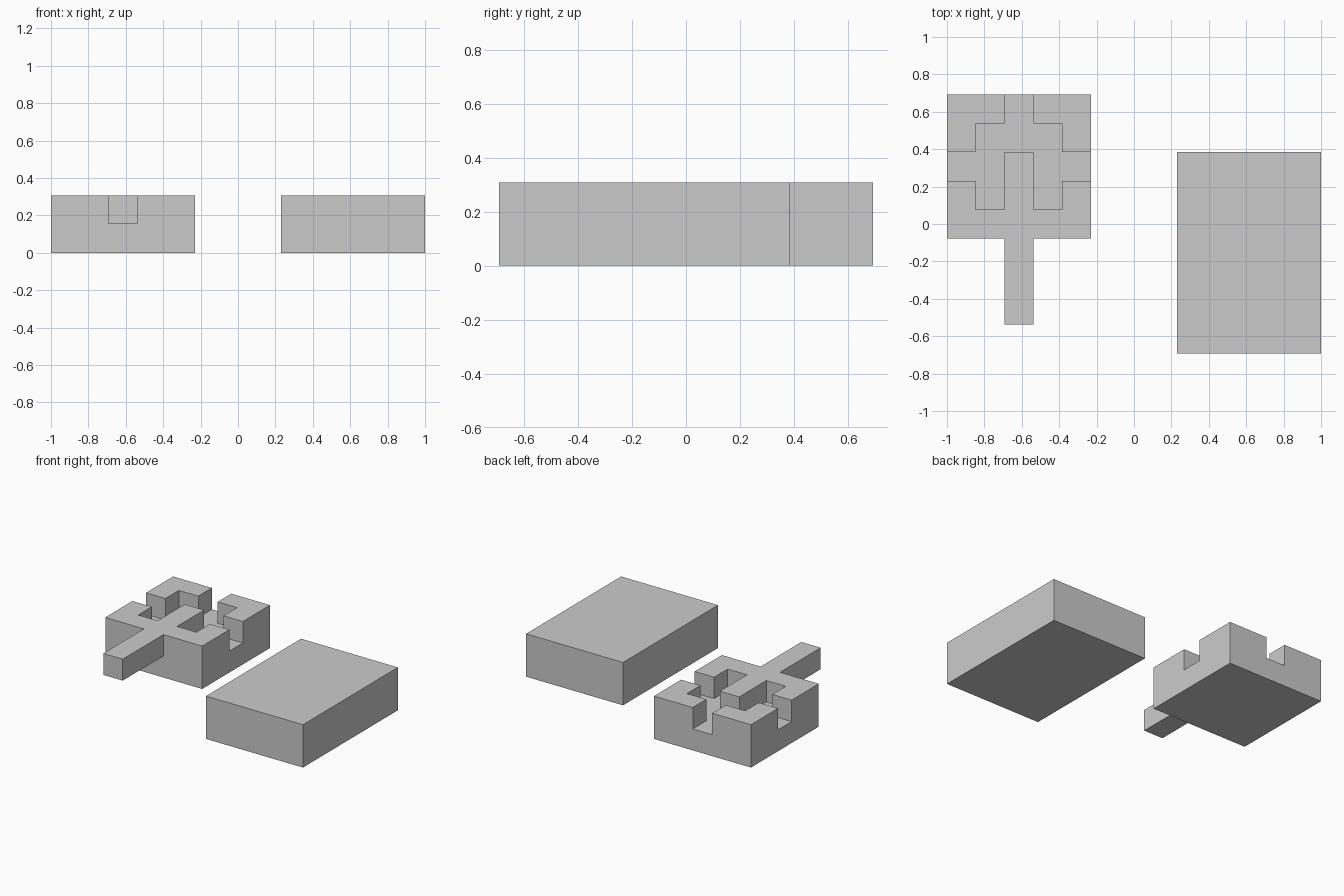
import bpy, bmesh

if "Cube" in bpy.data.objects:
    bpy.data.objects.remove(bpy.data.objects["Cube"])

U = 2 / 13            # one grid cell
OX, OY = -6.5, -0.5   # corner of the grooved plate, in cells


def prism(name, outline, z0, z1, ox=OX, oy=OY):
    """Extrude an outline given in cells from z0 to z1."""
    bm = bmesh.new()
    face = bm.faces.new([bm.verts.new(((x + ox) * U, (y + oy) * U, z0 * U))
                         for x, y in outline])
    top = bmesh.ops.extrude_face_region(bm, geom=[face])["geom"]
    bmesh.ops.translate(bm, vec=(0, 0, (z1 - z0) * U),
                        verts=[v for v in top if isinstance(v, bmesh.types.BMVert)])
    bmesh.ops.recalc_face_normals(bm, faces=bm.faces)
    mesh = bpy.data.meshes.new(name)
    bm.to_mesh(mesh)
    bm.free()
    obj = bpy.data.objects.new(name, mesh)
    bpy.context.collection.objects.link(obj)
    return obj


def rect(x0, y0, x1, y1):
    return [(x0, y0), (x1, y0), (x1, y1), (x0, y1)]


def boolean(target, helper, operation):
    mod = target.modifiers.new(helper.name, 'BOOLEAN')
    mod.operation = operation
    mod.solver = 'EXACT'
    mod.object = helper
    helper.hide_render = True
    helper.hide_set(True)


# Plain rectangular block
prism("plain_block", rect(1.5, -4.5, 6.5, 2.5), 0, 2, 0, 0)

# Grooved plate
plate = prism("grooved_plate", rect(0, 0, 5, 5), 0, 2)

# Symmetric groove, open at the back and both sides
left = [(2, 6), (2, 4), (1, 4), (1, 3), (-1, 3),
        (-1, 2), (1, 2), (1, 1), (2, 1), (2, 3)]
groove = prism("groove_cutter", left + [(5 - x, y) for x, y in reversed(left)], 1, 3)
boolean(plate, groove, 'DIFFERENCE')

# Raised tongue at the front, rooted in the plate
tongue = prism("tongue_helper", rect(2, -3, 3, 0.5), 1, 2)
boolean(plate, tongue, 'UNION')
